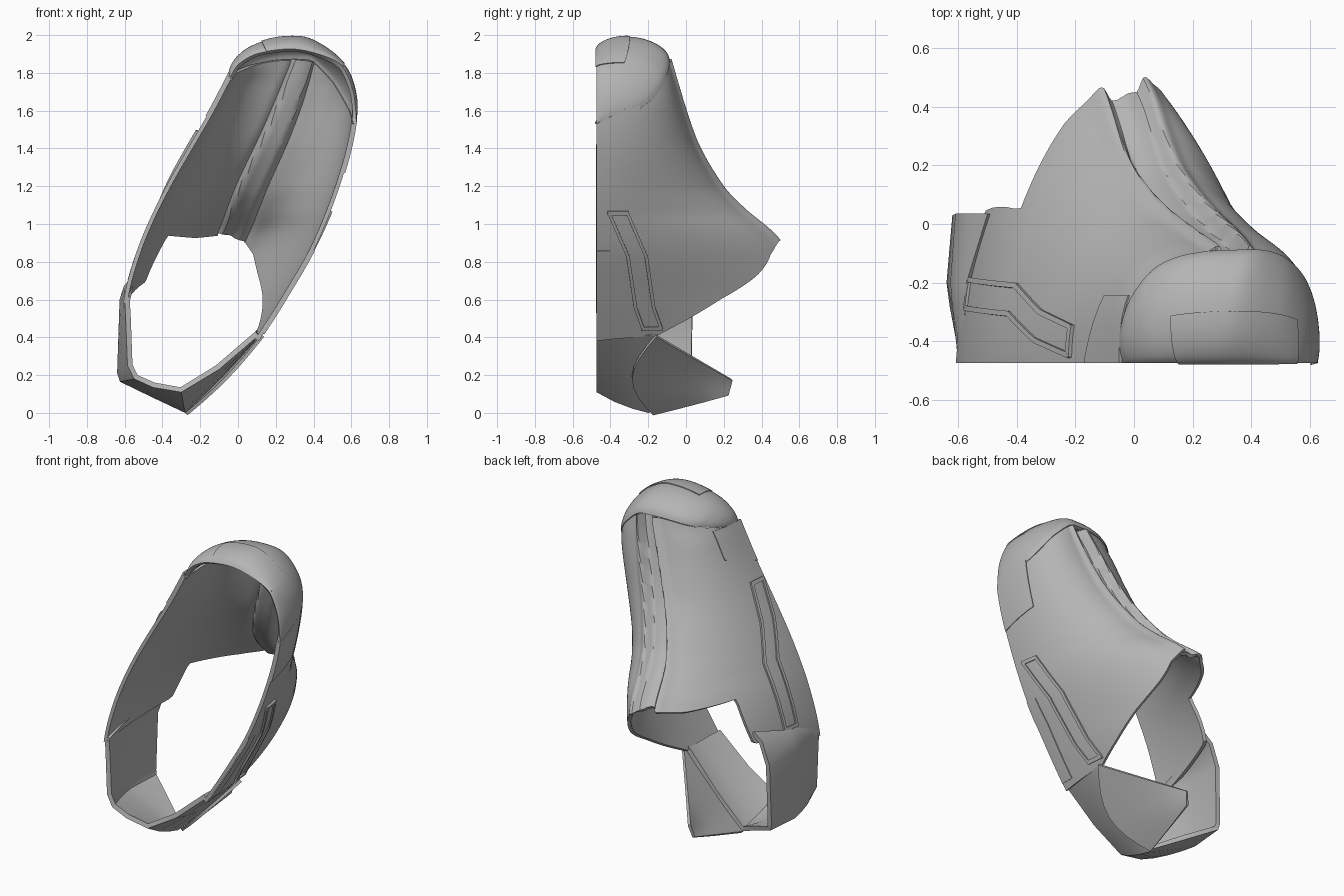
import bpy, bmesh, math
from mathutils import Vector

old = bpy.data.objects.get("Cube")
if old:
    bpy.data.objects.remove(old)

GREY = (0.46, 0.46, 0.46, 1)
mat = bpy.data.materials.new("plain grey")
mat.use_nodes = True
mat.diffuse_color = GREY
mat.node_tree.nodes["Principled BSDF"].inputs["Base Color"].default_value = GREY

FRONT = -0.475


def lerp(a, b, t):
    return a + (b - a) * t


def table(keys, x, smooth=True):
    """Interpolate (x, value) pairs, optionally with smooth tangents."""
    if x <= keys[0][0]:
        return keys[0][1]
    if x >= keys[-1][0]:
        return keys[-1][1]
    i = max(k for k in range(len(keys) - 1) if keys[k][0] <= x)
    (x0, y0), (x1, y1) = keys[i], keys[i + 1]
    t = (x - x0) / (x1 - x0)
    if not smooth:
        return lerp(y0, y1, t)

    def slope(k):
        a, b = keys[max(k - 1, 0)], keys[min(k + 1, len(keys) - 1)]
        return (b[1] - a[1]) / (b[0] - a[0]) * (x1 - x0)
    m0, m1 = slope(i), slope(i + 1)
    t2, t3 = t * t, t * t * t
    return ((2 * t3 - 3 * t2 + 1) * y0 + (t3 - 2 * t2 + t) * m0
            + (3 * t2 - 2 * t3) * y1 + (t3 - t2) * m1)


def sheet(name, rows, thick, offset=-1, angle=35):
    """Skin a grid of points, thicken it and shade it."""
    bm = bmesh.new()
    grid = [[bm.verts.new(p) for p in row] for row in rows]
    for a, b in zip(grid, grid[1:]):
        for j in range(len(a) - 1):
            bm.faces.new((a[j], a[j + 1], b[j + 1], b[j]))
    bmesh.ops.remove_doubles(bm, verts=bm.verts, dist=0.0005)
    me = bpy.data.meshes.new(name)
    bm.to_mesh(me)
    bm.free()
    me.materials.append(mat)
    ob = bpy.data.objects.new(name, me)
    bpy.context.collection.objects.link(ob)
    bpy.ops.object.select_all(action='DESELECT')
    ob.select_set(True)
    bpy.context.view_layer.objects.active = ob
    mod = ob.modifiers.new("thickness", 'SOLIDIFY')
    mod.thickness, mod.offset = thick, offset
    bpy.ops.object.modifier_apply(modifier=mod.name)
    bpy.ops.object.shade_smooth_by_angle(angle=math.radians(angle))


# Calf shell described by its two rims, its spine and its trimmed ends
LEFT = [(.4, -.63), (.6, -.605), (.75, -.57), (.95, -.5), (1.2, -.38), (1.6, -.15), (1.83, -.03)]
RIGHT = [(.38, .11), (.6, .25), (.9, .42), (1.3, .57), (1.6, .63), (1.75, .61), (1.9, .54)]
SPINE_X = [(.42, -.1), (.6, -.15), (.75, -.13), (.95, -.03), (1.2, .07), (1.5, .21), (1.87, .36)]
SPINE_Y = [(.42, .7), (.6, .7), (.75, .65), (.95, .485), (1.1, .3), (1.2, .2), (1.4, .07),
           (1.6, -.01), (1.9, -.1)]
BOTTOM = [(0, .58), (31, .7), (37, .95), (60, .94), (84, .96), (90, .95), (106, .91),
          (117, .84), (128, .73), (142, .6), (152, .49), (160, .41), (180, .38)]
TOP = [(0, 1.78), (45, 1.84), (90, 1.87), (120, 1.78), (150, 1.63), (180, 1.53)]


def power(z):
    return lerp(1.2, .72, min(max((z - 1.05) / .7, 0), 1))


def shell(u, z, groove=.045):
    a, p = math.radians(u), power(z)
    c, s = abs(math.cos(a)) ** p, max(math.sin(a), 0) ** p
    xs = table(SPINE_X, z)
    rim = table(LEFT if u < 90 else RIGHT, z)
    t = min(max((c - .1) / .07, 0), 1)
    dent = 1 - t * t * (3 - 2 * t) - .4 * math.exp(-((c - .19) / .06) ** 2)
    y = FRONT + (table(SPINE_Y, z) - FRONT) * s - groove * dent
    return Vector((xs + (rim - xs) * c, y, z))


def on_side(side, y, z):
    f = min(max((y - FRONT) / (table(SPINE_Y, z) - FRONT), 0), 1)
    u = math.degrees(math.asin(f ** (1 / power(z))))
    return shell(u if side < 0 else 180 - u, z)


rows = []
for k in range(145):
    u = k * 1.25
    lo, hi = table(BOTTOM, u, False), table(TOP, u)
    rows.append([shell(u, lerp(lo, hi, j / 40)) for j in range(41)])
sheet("calf_shell", rows, .022)

# Domed cap: bulging strips from the shell's upper edge to a front arch
ARCH = [(0, -.04, 1.78), (.1, 0, 1.84), (.22, .08, 1.89), (.34, .17, 1.91), (.5, .3, 1.918),
        (.66, .43, 1.89), (.8, .54, 1.84), (.88, .585, 1.77), (.94, .615, 1.67), (1, .628, 1.53)]
ARCH_X = [(t, x) for t, x, z in ARCH]
ARCH_Z = [(t, z) for t, x, z in ARCH]
HEART = Vector((.36, -.34, 1.5))


def cap(t, s):
    low = shell(180 * t, table(TOP, 180 * t), 0)
    rim = Vector((table(ARCH_X, t), FRONT, table(ARCH_Z, t)))
    p = low.lerp(rim, s)
    out = (p - HEART).normalized()
    side = max(math.sin(math.pi * t), 0)
    p += out * side * (.006 + .09 * max(4 * s * (1 - s), 0) ** .8)
    p.y = max(p.y, FRONT)
    return p


sheet("top_cap", [[cap(k / 80, j / 20) for j in range(21)] for k in range(81)], .024, angle=50)

# Raised plate on the front of the cap
rows = []
for k in range(25):
    rows.append([cap(lerp(lerp(.4, .32, s), lerp(.66, .82, s), k / 24), s)
                 for s in [lerp(.56, 1, j / 10) for j in range(11)]])
sheet("cap_plate", rows, .01, 0)

# Foot guard lofted from its front, middle and back outlines
front = [(-.593, .62), (-.6, .6), (-.595, .5), (-.585, .25), (-.55, .18), (-.45, .135),
         (-.3, .11), (-.1, .23), (.11, .41)]
middle = [(-.572, .71), (-.605, .67), (-.627, .6), (-.64, .21), (-.625, .165), (-.46, .085),
          (-.28, 0), (-.08, .19), (.12, .41)]
back = [(-.5, .035, .77), (-.56, .035, .72), (-.61, .035, .58), (-.62, .03, .21),
        (-.61, .025, .17), (-.45, -.07, .09), (-.28, -.165, .005), (-.08, -.165, .19),
        (.12, -.165, .42)]
rows = []
for (fx, fz), (mx, mz), b in zip(front, middle, back):
    f, m = Vector((fx, FRONT, fz)), Vector((mx, -.2, mz))
    swell = Vector((mx - fx, 0, mz - fz))
    rows.append([f, f.lerp(m, .35) + swell * .12, f.lerp(m, .7) + swell * .1, m, Vector(b)])
sheet("foot_guard", rows, .028, angle=30)

# Pointed fin whose curved front edge overlaps the foot guard
a, b = Vector((.125, -.16, .415)), Vector((-.28, -.175, 0))
c, d = Vector((-.2, .24, .18)), Vector((-.22, .225, .1))
bulge = Vector((.012, -.12, -.014))
rows = []
for i in range(9):
    t = i / 8
    start = a.lerp(b, t) + bulge * math.sin(math.pi * t)
    rows.append([start.lerp(c.lerp(d, t), j / 6) for j in range(7)])
sheet("ankle_fin", rows, .018)


def ribbon(name, side, path, half, thick, shift=0):
    """Band that follows the shell along a (y, z) path."""
    rows = []
    for (y0, z0), (y1, z1) in zip(path, path[1:]):
        for i in range(9):
            y, z = lerp(y0, y1, i / 8), lerp(z0, z1, i / 8)
            rows.append([on_side(side, y + shift + half * k / 3, z) for k in range(-3, 4)])
    sheet(name, rows, thick, 0)


# Long side channels with raised borders
channels = {
    "left": (-1, [(-.4, 1.48), (-.35, 1.28), (-.26, 1.08), (-.24, .71)]),
    "right": (1, [(-.36, 1.06), (-.26, .83), (-.22, .56), (-.18, .45)]),
}
for label, (side, path) in channels.items():
    ribbon(label + "_channel_floor", side, path, .045, .008)
    for end, shift in (("front", -.048), ("rear", .048)):
        ribbon(f"{label}_channel_{end}_border", side, path, .009, .026, shift)
    for end, (y, z) in (("upper", path[0]), ("lower", path[-1])):
        ribbon(f"{label}_channel_{end}_end", side, [(y, z - .01), (y, z + .01)], .055, .026)

# Raised panels under the cap and along the right rim
for label, side, low, high in (("left", -1, 1.57, 1.8), ("right", 1, 1.27, 1.65)):
    rows = []
    for i in range(11):
        y = lerp(FRONT, -.245, i / 10)
        top = high if side < 0 else lerp(1.53, high, i / 10)
        bottom = low + .07 * i / 10
        rows.append([on_side(side, y, lerp(bottom, top, j / 10)) for j in range(11)])
    sheet(label + "_upper_panel", rows, .012, 0)
ribbon("right_rim_guard", 1, [(-.445, .86), (-.432, .72), (-.432, .42)], .04, .012)
